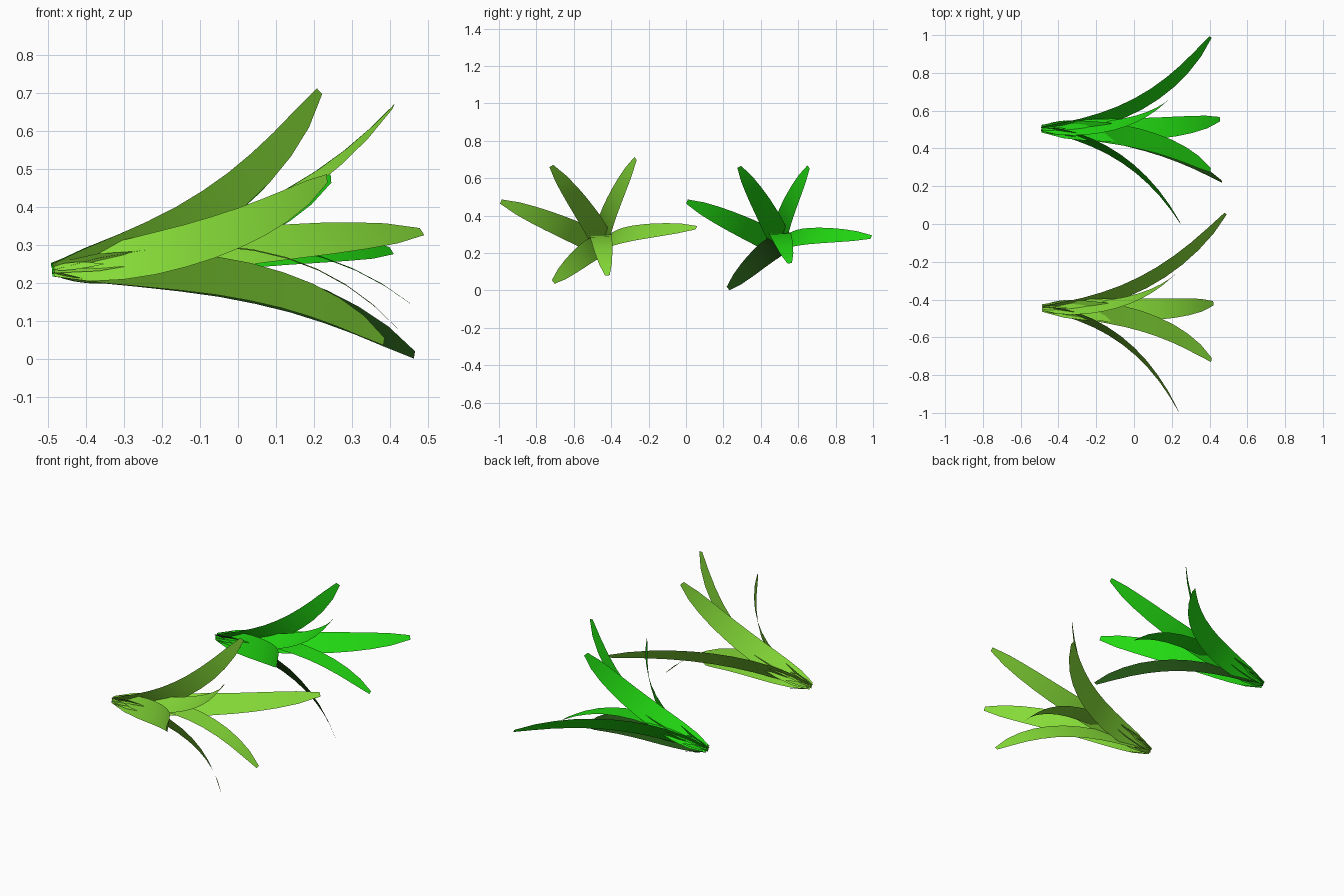
import bpy
import math
from mathutils import Vector

cube = bpy.data.objects.get("Cube")
if cube:
    bpy.data.objects.remove(cube, do_unlink=True)


def make_material(name, color):
    mat = bpy.data.materials.new(name)
    mat.use_nodes = True
    mat.diffuse_color = color
    mat.node_tree.nodes["Principled BSDF"].inputs["Base Color"].default_value = color
    return mat


# Half width of a blade from root to tip
BLADE = [0.02, 0.046, 0.056, 0.06, 0.06, 0.059, 0.056, 0.052, 0.045, 0.034, 0.012]
SPIKE = [0.005, 0.01, 0.01, 0.007, 0.001]


def ribbon(name, root, bend, tip, across, widths, mat):
    """Flat strip along a quadratic curve, turned so its width follows 'across'."""
    verts, last = [], len(widths) - 1
    for i, half in enumerate(widths):
        s = i / last
        center = root * (1 - s) ** 2 + bend * (2 * s * (1 - s)) + tip * s ** 2
        tangent = ((bend - root) * (1 - s) + (tip - bend) * s).normalized()
        side = (across - tangent * across.dot(tangent)).normalized() * half
        verts += [center - side, center + side]
    faces = [(2 * i, 2 * i + 1, 2 * i + 3, 2 * i + 2) for i in range(last)]
    mesh = bpy.data.meshes.new(name)
    mesh.from_pydata(verts, [], faces)
    mesh.materials.append(mat)
    mesh.shade_smooth()
    obj = bpy.data.objects.new(name, mesh)
    bpy.context.collection.objects.link(obj)
    return obj


# Each blade: bend point relative to the root, and width direction
SHAPES = {
    "side_leaf": ((0.48, -0.07, 0.05), (-0.1, 0.4, 0.9)),
    "top_leaf": ((0.48, -0.03, 0.09), (0.6, 0.55, -0.6)),
    "far_leaf": ((0.58, 0.02, 0.08), (-0.4, 0.35, 0.65)),
    "middle_leaf": ((0.6, -0.03, 0.18), (0, 1, 0.03)),
    "low_leaf": ((0.6, -0.03, 0.03), (0.1, -0.55, 0.8)),
    "high_leaf": ((0.6, 0, 0.07), (0.15, 0.8, 0.44)),
}

# Tips of the blades, in the order above
OLIVE_TIPS = [(0.235, -0.99, 0.475), (0.215, -0.27, 0.705), (0.485, 0.055, 0.335),
              (0.42, -0.42, 0.08), (0.385, -0.71, 0.045), (0.41, -0.72, 0.665)]
GREEN_TIPS = [(0.245, 0.005, 0.475), (0.18, 0.655, 0.66), (0.405, 0.99, 0.285),
              (0.455, 0.555, 0.145), (0.465, 0.225, 0.01), (0.405, 0.285, 0.66)]


def plant(label, root, tips, mat, low_mat):
    root = Vector(root)
    # Long arching blades
    for (name, (bend, across)), tip in zip(SHAPES.items(), tips):
        ribbon(f"{label}_{name}", root, root + Vector(bend), Vector(tip),
               Vector(across), BLADE, low_mat if name == "low_leaf" else mat)
    # Short spikes around the root
    for k in range(5):
        a = math.tau * k / 5 + 0.3
        out = Vector((0, math.cos(a), math.sin(a)))
        turn = Vector((0, -math.sin(a), math.cos(a)))
        ribbon(f"{label}_spike_{k}", root + out * 0.01,
               root + out * 0.035 + Vector((0.05, 0, 0)),
               root + out * 0.045 + Vector((0.13, 0, 0)), turn, SPIKE, mat)


olive = make_material("olive green", (0.24, 0.72, 0.04, 1))
bright = make_material("bright green", (0.016, 0.71, 0.006, 1))
dark = make_material("dark green", (0.018, 0.095, 0.008, 1))
plant("olive", (-0.485, -0.445, 0.235), OLIVE_TIPS, olive, olive)
plant("green", (-0.49, 0.505, 0.235), GREEN_TIPS, bright, dark)
